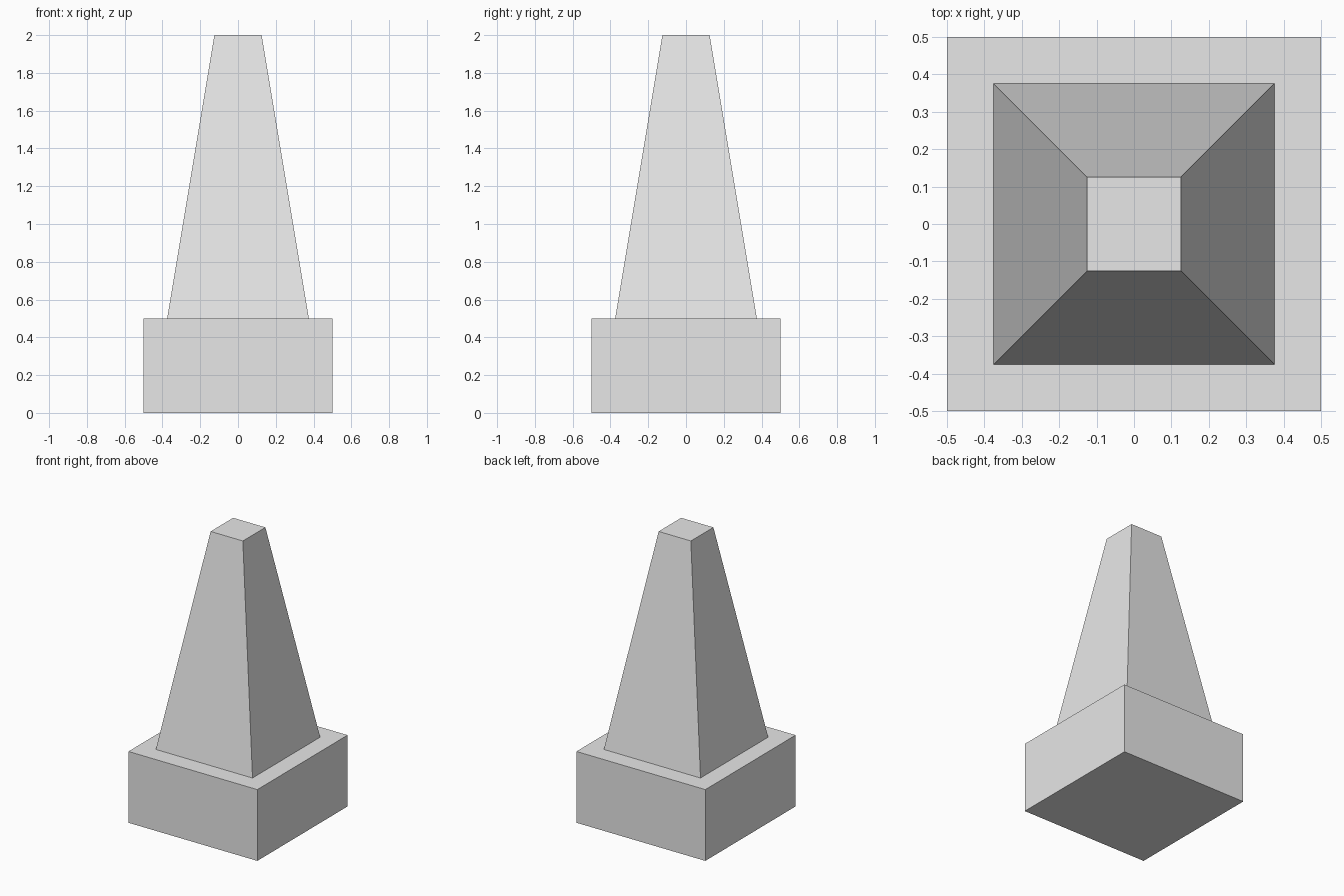
import bpy
import bmesh
from math import pi, sqrt
from mathutils import Matrix

cube = bpy.data.objects.get("Cube")
if cube:
    bpy.data.objects.remove(cube, do_unlink=True)

# Single plain stone colour
stone = bpy.data.materials.new("pale_grey_stone")
stone.use_nodes = True
colour = (0.8, 0.8, 0.8, 1.0)
stone.diffuse_color = colour
stone.node_tree.nodes["Principled BSDF"].inputs["Base Color"].default_value = colour


def square_block(name, bottom_width, top_width, z_low, z_high):
    """Four-sided solid, square in plan, tapering from bottom to top."""
    bm = bmesh.new()
    place = Matrix.Translation((0, 0, (z_low + z_high) / 2)) @ Matrix.Rotation(pi / 4, 4, 'Z')
    bmesh.ops.create_cone(bm, cap_ends=True, segments=4,
                          radius1=bottom_width / sqrt(2), radius2=top_width / sqrt(2),
                          depth=z_high - z_low, matrix=place)
    mesh = bpy.data.meshes.new(name)
    bm.to_mesh(mesh)
    bm.free()
    mesh.materials.append(stone)
    obj = bpy.data.objects.new(name, mesh)
    bpy.context.collection.objects.link(obj)
    return obj


# Square plinth and the tapered shaft standing on it
square_block("plinth", 1.0, 1.0, 0.0, 0.5)
square_block("tapered_shaft", 0.75, 0.25, 0.5, 2.0)
